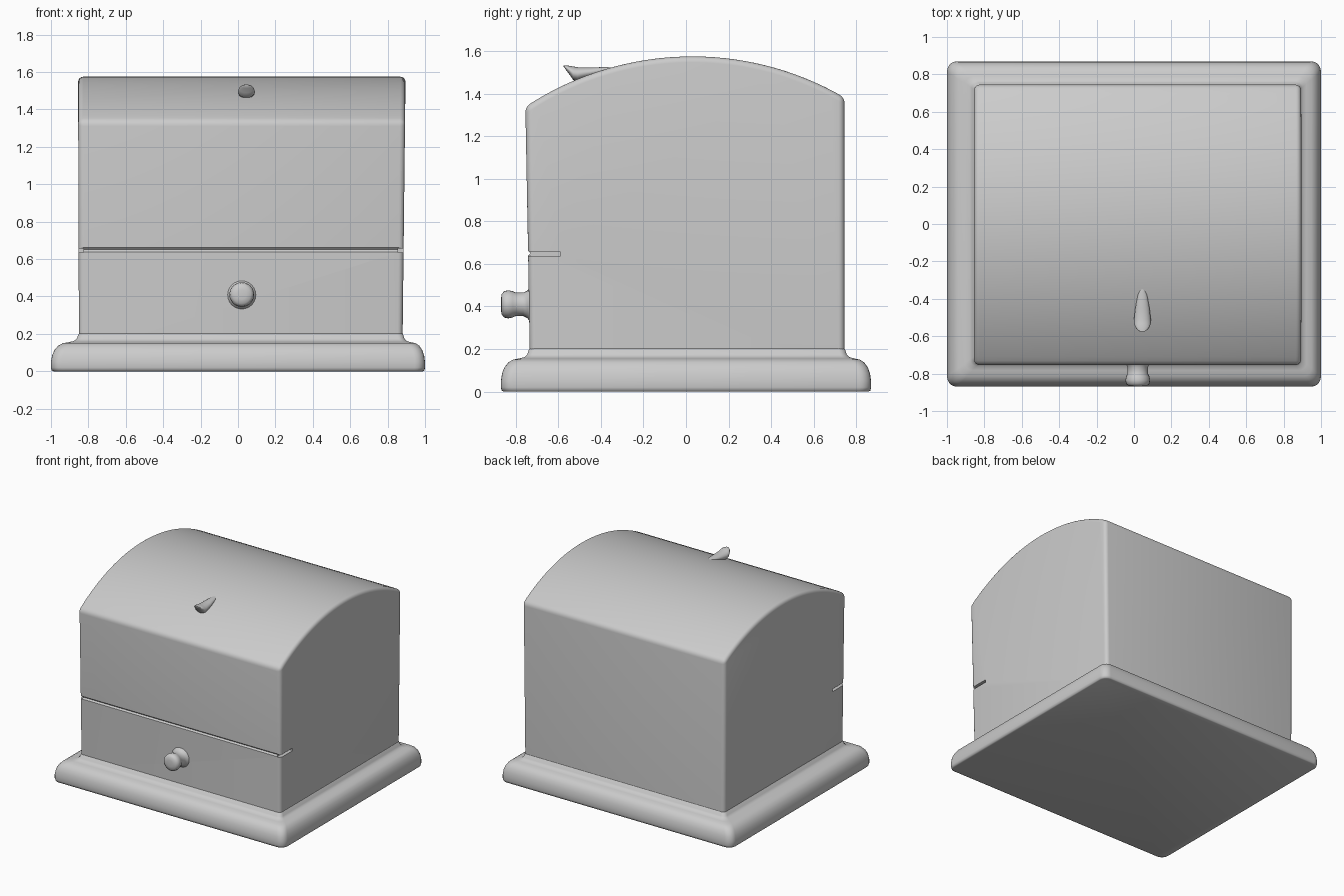
import bpy, bmesh
from math import sin, cos, pi, radians
from mathutils import Matrix

if "Cube" in bpy.data.objects:
    bpy.data.objects.remove(bpy.data.objects["Cube"])


def finish(name, bm, angle=40):
    bmesh.ops.recalc_face_normals(bm, faces=bm.faces)
    me = bpy.data.meshes.new(name)
    bm.to_mesh(me)
    bm.free()
    ob = bpy.data.objects.new(name, me)
    bpy.context.collection.objects.link(ob)
    smooth(ob, angle)
    return ob


def smooth(ob, angle=40):
    bpy.ops.object.select_all(action='DESELECT')
    ob.select_set(True)
    bpy.context.view_layer.objects.active = ob
    bpy.ops.object.shade_smooth_by_angle(angle=radians(angle))


def loft(name, rings, angle=40):
    """Skin closed rings of points and cap both ends."""
    bm = bmesh.new()
    vs = [[bm.verts.new(p) for p in r] for r in rings]
    n = len(vs[0])
    for a, b in zip(vs, vs[1:]):
        for i in range(n):
            bm.faces.new((a[i], a[(i + 1) % n], b[(i + 1) % n], b[i]))
    bm.faces.new(vs[0])
    bm.faces.new(vs[-1])
    return finish(name, bm, angle)


def rounded_rect(x0, x1, y0, y1, r, z, seg=5):
    pts = []
    for k, (cx, cy) in enumerate([(x1 - r, y1 - r), (x0 + r, y1 - r),
                                  (x0 + r, y0 + r), (x1 - r, y0 + r)]):
        for i in range(seg + 1):
            a = pi / 2 * (k + i / seg)
            pts.append((cx + r * cos(a), cy + r * sin(a), z))
    return pts


def oval(x, y, z, rx, rz, n=24):
    return [(x + rx * cos(2 * pi * i / n), y, z + rz * sin(2 * pi * i / n))
            for i in range(n)]


# Plinth: rounded moulding that sweeps up into the body (t: 0 = rim, 1 = body wall)
rim, wall = (-1, 1, -0.87, 0.87), (-0.85, 0.88, -0.735, 0.745)
profile = [(0.10, 0), (0.03, 0.004), (0, 0.02), (0, 0.05), (0.04, 0.085),
           (0.13, 0.115), (0.26, 0.137), (0.42, 0.15), (0.65, 0.156),
           (0.82, 0.162), (0.92, 0.175), (0.985, 0.2), (1.03, 0.205)]
loft("plinth", [rounded_rect(*[a + (b - a) * t for a, b in zip(rim, wall)],
                             0.055 - 0.025 * t, z) for t, z in profile], 60)

# Body: side profile with an arched lid, extruded across x and softly bevelled
side = [(0.745, 0.1), (-0.733, 0.1), (-0.742, 0.65)]
N = 32
for i in range(N + 1):
    y = -0.755 + 1.5 * i / N
    side.append((y, 0.155 + (1.42 ** 2 - (y - 0.03) ** 2) ** 0.5))
bm = bmesh.new()
left = [bm.verts.new((-0.85 - 0.005 * z / 1.5, y, z)) for y, z in side]
right = [bm.verts.new((0.878 + 0.017 * z / 1.5, y, z)) for y, z in side]
n = len(side)
for i in range(n):
    j = (i + 1) % n
    bm.faces.new((left[i], left[j], right[j], right[i]))
bm.faces.new(left)
bm.faces.new(right)
bmesh.ops.recalc_face_normals(bm, faces=bm.faces)
sharp = [e for e in bm.edges if e.calc_face_angle(0) > radians(25)
         and max(v.co.z for v in e.verts) > 0.2]
bmesh.ops.bevel(bm, geom=sharp, offset=0.028, offset_type='OFFSET', segments=4,
                profile=0.5, affect='EDGES', clamp_overlap=True)
body = finish("body", bm, 35)


# Drawer seam: faint groove across the front, deeper slots at both front corners
def cut(size, loc, tilt=0):
    c = bmesh.new()
    bmesh.ops.create_cube(c, size=1)
    bmesh.ops.transform(c, verts=c.verts, matrix=Matrix.Translation(loc)
                        @ Matrix.Rotation(tilt, 4, 'X')
                        @ Matrix.Diagonal((*size, 1)))
    tool = finish("seam_cutter", c)
    tool.hide_render = True
    m = body.modifiers.new("seam", 'BOOLEAN')
    m.operation, m.solver, m.object = 'DIFFERENCE', 'EXACT', tool
    bpy.context.view_layer.objects.active = body
    bpy.ops.object.modifier_apply(modifier=m.name)
    bpy.data.objects.remove(tool)


cut((2.2, 0.02, 0.02), (0, -0.745, 0.65), pi / 4)
for x in (-0.885, 0.915):
    cut((0.12, 0.21, 0.02), (x, -0.695, 0.646))
smooth(body, 35)

# Drawer knob
knob = [(-0.70, 0.085), (-0.735, 0.08), (-0.745, 0.065), (-0.765, 0.055),
        (-0.80, 0.055), (-0.815, 0.062), (-0.835, 0.066), (-0.855, 0.062),
        (-0.866, 0.048), (-0.87, 0.025)]
loft("drawer_knob", [oval(0.02, y, 0.41, r, r) for y, r in knob], 60)

# Small horn-shaped lid catch
horn = [(-0.34, 1.517, 0.01, 0.006), (-0.38, 1.512, 0.025, 0.013),
        (-0.45, 1.500, 0.038, 0.023), (-0.51, 1.492, 0.045, 0.032),
        (-0.53, 1.496, 0.045, 0.032), (-0.547, 1.510, 0.040, 0.021),
        (-0.565, 1.523, 0.028, 0.010), (-0.575, 1.530, 0.012, 0.003)]
loft("lid_catch", [oval(0.045, *h) for h in horn], 60)
